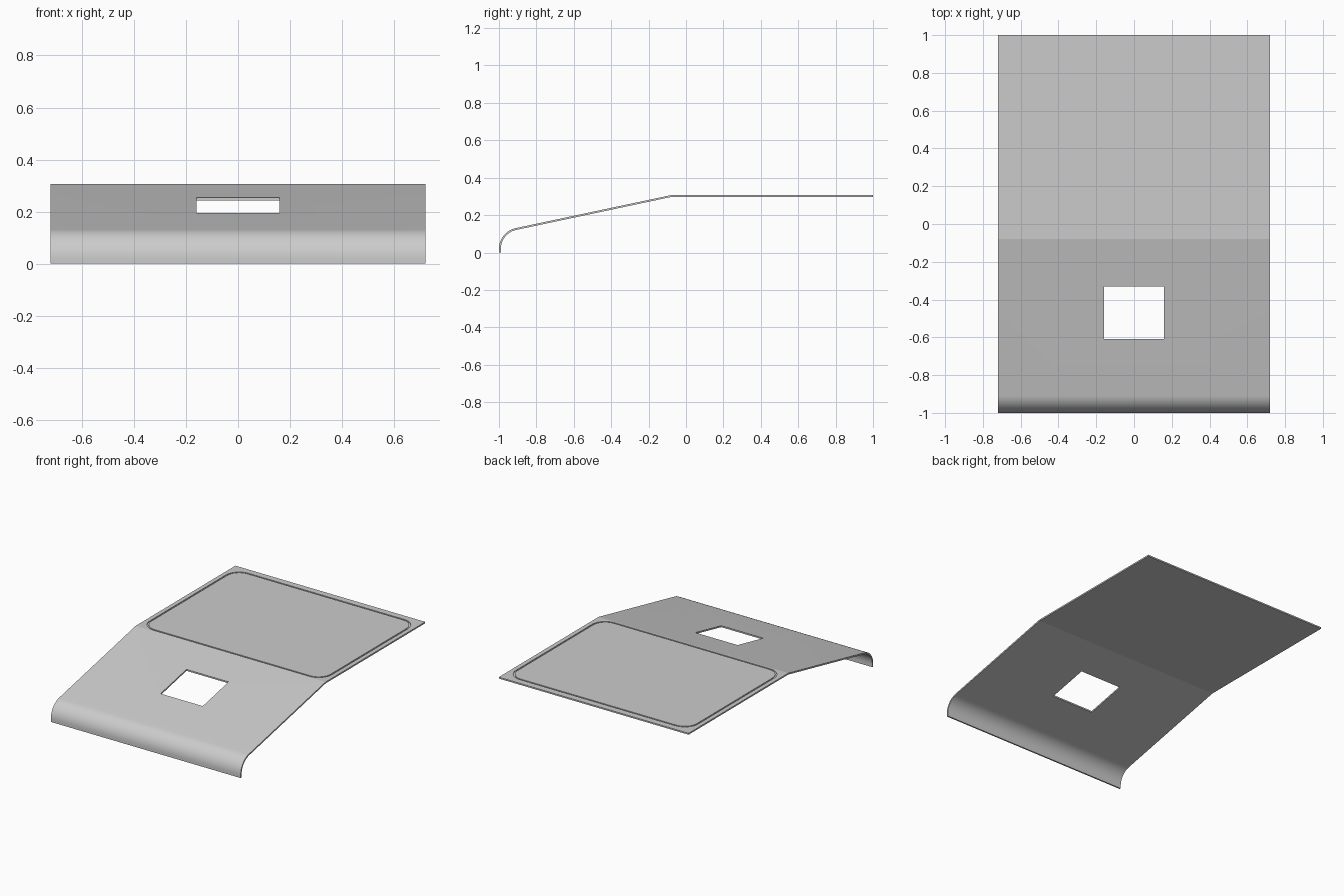
import bpy, bmesh, math

cube = bpy.data.objects.get("Cube")
if cube:
    bpy.data.objects.remove(cube)

HALF_W, TOP, THICK = 0.72, 0.307, 0.010
BEND_Y, TILT = -0.08, math.radians(12)

grey = bpy.data.materials.new("satin grey")
grey.use_nodes = True
colour = (0.6, 0.6, 0.6, 1)
grey.diffuse_color = colour
grey.node_tree.nodes["Principled BSDF"].inputs["Base Color"].default_value = colour


def finish(name, bm):
    bmesh.ops.recalc_face_normals(bm, faces=bm.faces)
    mesh = bpy.data.meshes.new(name)
    bm.to_mesh(mesh)
    bm.free()
    mesh.materials.append(grey)
    obj = bpy.data.objects.new(name, mesh)
    bpy.context.collection.objects.link(obj)
    return obj


def rounded_rect(x, y0, y1, r, steps=10):
    pts = []
    corners = [(x - r, y1 - r), (r - x, y1 - r), (r - x, y0 + r), (x - r, y0 + r)]
    for i, (cx, cy) in enumerate(corners):
        for k in range(steps + 1):
            a = math.pi / 2 * (i + k / steps)
            pts.append((cx + r * math.cos(a), cy + r * math.sin(a)))
    return pts


def cut(target, cutter):
    mod = target.modifiers.new("cut", "BOOLEAN")
    mod.operation, mod.solver, mod.object = "DIFFERENCE", "EXACT", cutter
    bpy.context.view_layer.objects.active = target
    bpy.ops.object.modifier_apply(modifier=mod.name)
    bpy.data.objects.remove(cutter)


# Sheet side profile: curled front lip, sloping ramp, flat rear deck
radius = 0.114
lip_y = -1 + radius * (1 - math.sin(TILT))
lip_z = TOP - (BEND_Y - lip_y) * math.tan(TILT)
centre_z = lip_z - radius * math.cos(TILT)


def lip(r):
    sweep = math.pi / 2 - TILT
    return [(-1 + radius - r * math.cos(sweep * k / 16),
             centre_z + r * math.sin(sweep * k / 16)) for k in range(17)]


inner_bend = (BEND_Y + THICK * math.tan(TILT / 2), TOP - THICK)
outer = [(-1, 0)] + lip(radius) + [(BEND_Y, TOP), (1, TOP)]
inner = [(-1 + THICK, 0)] + lip(radius - THICK) + [inner_bend, (1, TOP - THICK)]

bm = bmesh.new()
face = bm.faces.new([bm.verts.new((-HALF_W, y, z)) for y, z in outer + inner[::-1]])
ext = bmesh.ops.extrude_face_region(bm, geom=[face])
side = [v for v in ext["geom"] if isinstance(v, bmesh.types.BMVert)]
bmesh.ops.translate(bm, verts=side, vec=(2 * HALF_W, 0, 0))
sheet = finish("bent_sheet", bm)

# Rectangular opening through the ramp
bm = bmesh.new()
bmesh.ops.create_cube(bm, size=1)
bmesh.ops.scale(bm, vec=(0.32, 0.28, 1), verts=bm.verts)
bmesh.ops.translate(bm, vec=(0, -0.47, 0.2), verts=bm.verts)
cut(sheet, finish("opening_cutter", bm))

# Shallow rounded groove around the deck
bm = bmesh.new()
gap = 0.010
loops = []
for inset, z in ((0, 0.32), (0, TOP - 0.005), (gap, TOP - 0.005), (gap, 0.32)):
    pts = rounded_rect(0.69 - inset, -0.068 + inset, 0.955 - inset, 0.1 - inset)
    loops.append([bm.verts.new((x, y, z)) for x, y in pts])
for a, b in zip(loops, loops[1:] + loops[:1]):
    for i in range(len(a)):
        bm.faces.new((a[i - 1], a[i], b[i], b[i - 1]))
cut(sheet, finish("groove_cutter", bm))

# Smooth lip, crisp edges elsewhere
bpy.ops.object.select_all(action="DESELECT")
sheet.select_set(True)
bpy.context.view_layer.objects.active = sheet
bpy.ops.object.shade_smooth_by_angle(angle=math.radians(10))
